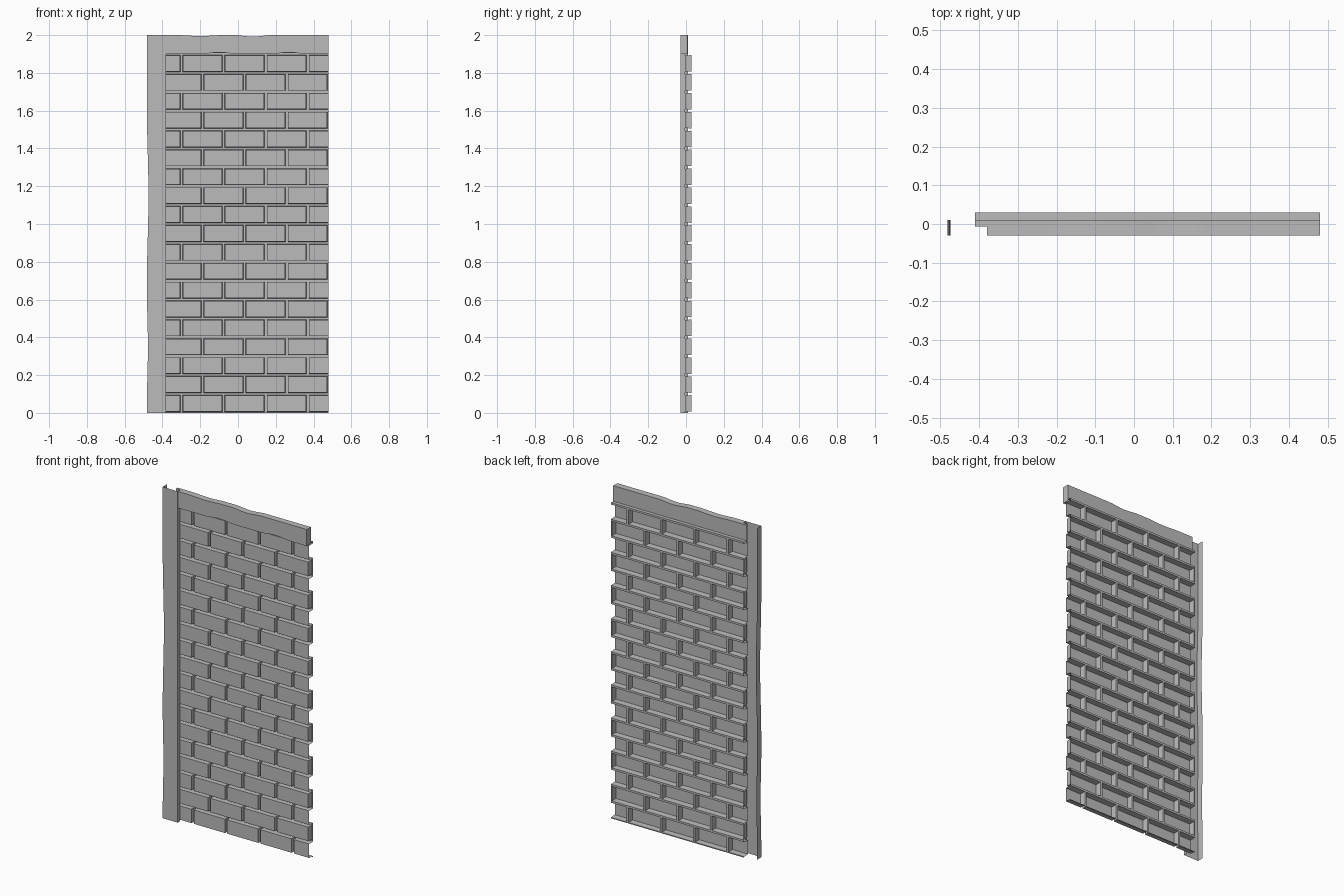
import bpy, bmesh, math
from mathutils import Vector

cube = bpy.data.objects.get("Cube")
if cube:
    bpy.data.objects.remove(cube)

stone = bpy.data.materials.new("stone_grey")
stone.use_nodes = True
stone.diffuse_color = (0.5, 0.5, 0.5, 1)
stone.node_tree.nodes["Principled BSDF"].inputs["Base Color"].default_value = (0.5, 0.5, 0.5, 1)

LEFT, RIGHT, ROWS, ROW = -0.41, 0.48, 19, 0.1
BRICK = (RIGHT - LEFT) / 4
FRONT, FACE, BACK = -0.03, -0.006, 0.03      # trim front, brick face, joint floor
TIP, ROOT = 0.008, 0.006                     # half joint width at face and floor


def face(bm, points, toward):
    """Add a face whose normal points along the given direction."""
    f = bm.faces.new([bm.verts.new(p) for p in points])
    f.normal_update()
    if f.normal.dot(Vector(toward)) < 0:
        f.normal_flip()


def finish(bm, name):
    bmesh.ops.remove_doubles(bm, verts=bm.verts, dist=0.0001)
    mesh = bpy.data.meshes.new(name)
    bm.to_mesh(mesh)
    bm.free()
    mesh.materials.append(stone)
    obj = bpy.data.objects.new(name, mesh)
    bpy.context.collection.objects.link(obj)


def flat(bm, x0, x1, z0, z1, y):
    face(bm, [(x0, y, z0), (x1, y, z0), (x1, y, z1), (x0, y, z1)], (0, -1, 0))


def bump(t, centre, width):
    """Smooth chip in an edge, 1 at its centre."""
    d = abs(t - centre) / width
    return 0.5 + 0.5 * math.cos(math.pi * d) if d < 1 else 0


# Bricks: hollow blocks open at the back
bricks, joints = bmesh.new(), bmesh.new()
for r in range(ROWS):
    z0, z1 = r * ROW, (r + 1) * ROW
    shift = 0 if r % 2 else -BRICK / 2
    for c in range(4 if r % 2 else 5):
        x0 = LEFT + shift + c * BRICK
        x1 = x0 + BRICK
        cut0, cut1 = x0 < LEFT - 0.01, x1 > RIGHT + 0.01
        x0, x1 = max(x0, LEFT), min(x1, RIGHT)

        def ring(y, gap):
            a = x0 if cut0 else x0 + gap
            b = x1 if cut1 else x1 - gap
            return [(a, y, z0 + gap), (b, y, z0 + gap), (b, y, z1 - gap), (a, y, z1 - gap)]

        near, far = ring(FACE, TIP), ring(BACK, ROOT)
        face(bricks, near, (0, -1, 0))
        sides = [((0, 0, -1), True), ((1, 0, 0), not cut1), ((0, 0, 1), True), ((-1, 0, 0), not cut0)]
        for i, (out, present) in enumerate(sides):
            if present:
                j = (i + 1) % 4
                face(bricks, [near[i], near[j], far[j], far[i]], out)
        # Upright joint floors at the brick ends
        if not cut0:
            flat(joints, x0, x0 + ROOT, z0 + ROOT, z1 - ROOT, BACK)
        if not cut1:
            flat(joints, x1 - ROOT, x1, z0 + ROOT, z1 - ROOT, BACK)

# Level joint floors
for r in range(ROWS + 1):
    flat(joints, LEFT, RIGHT, max(0, r * ROW - ROOT), r * ROW + ROOT, BACK)
finish(bricks, "bricks")
finish(joints, "mortar_joints")

# Top beam with chipped edges, swept along x
beam = bmesh.new()
X0, STEPS = -0.38, 43


def section(x):
    top = 2 - 0.008 * bump(x, 0.08, 0.1) - 0.005 * bump(x, -0.2, 0.12)
    low = 1.9 + 0.009 * (bump(x, -0.1, 0.1) + bump(x, 0.27, 0.1))
    return [(x, FACE, low), (x, FRONT, low), (x, FRONT, top), (x, 0.009, top),
            (x, 0.009, 1.9 + ROOT), (x, BACK, 1.9 + ROOT)]


outs = [(0, 0, -1), (0, -1, 0), (0, 0, 1), (0, 1, 0), (0, 0, 1)]
for s in range(STEPS):
    a = section(X0 + (RIGHT - X0) * s / STEPS)
    b = section(X0 + (RIGHT - X0) * (s + 1) / STEPS)
    for i, out in enumerate(outs):
        face(beam, [a[i], a[i + 1], b[i + 1], b[i]], out)
for x, out in ((X0, -1), (RIGHT, 1)):
    e = section(x)
    face(beam, e[:4] + [(x, 0.009, 1.9)], (out, 0, 0))
# Short stub of the beam tucked behind the post
for y, out in ((FACE, -1), (0.009, 1)):
    face(beam, [(LEFT, y, 1.9), (X0, y, 1.9), (X0, y, 2), (LEFT, y, 2)], (0, out, 0))
face(beam, [(LEFT, FACE, 2), (X0, FACE, 2), (X0, 0.009, 2), (LEFT, 0.009, 2)], (0, 0, 1))
face(beam, [(LEFT, 0.009, 1.906), (X0, 0.009, 1.906), (X0, BACK, 1.906), (LEFT, BACK, 1.906)], (0, 0, 1))
finish(beam, "top_beam")

# Side post: open folded sheet with a worn outer edge
post = bmesh.new()


def fold(z):
    outer = -0.482 + 0.008 * bump(z, 1.15, 0.45) + 0.005 * bump(z, 0.35, 0.3)
    inner = -0.382
    return [(outer, 0.01, z), (outer, FRONT, z), (inner, FRONT, z), (inner, FACE, z)]


for s in range(40):
    a, b = fold(s / 20), fold((s + 1) / 20)
    for i, out in enumerate([(-1, 0, 0), (0, -1, 0), (1, 0, 0)]):
        face(post, [a[i], a[i + 1], b[i + 1], b[i]], out)
finish(post, "side_post")
